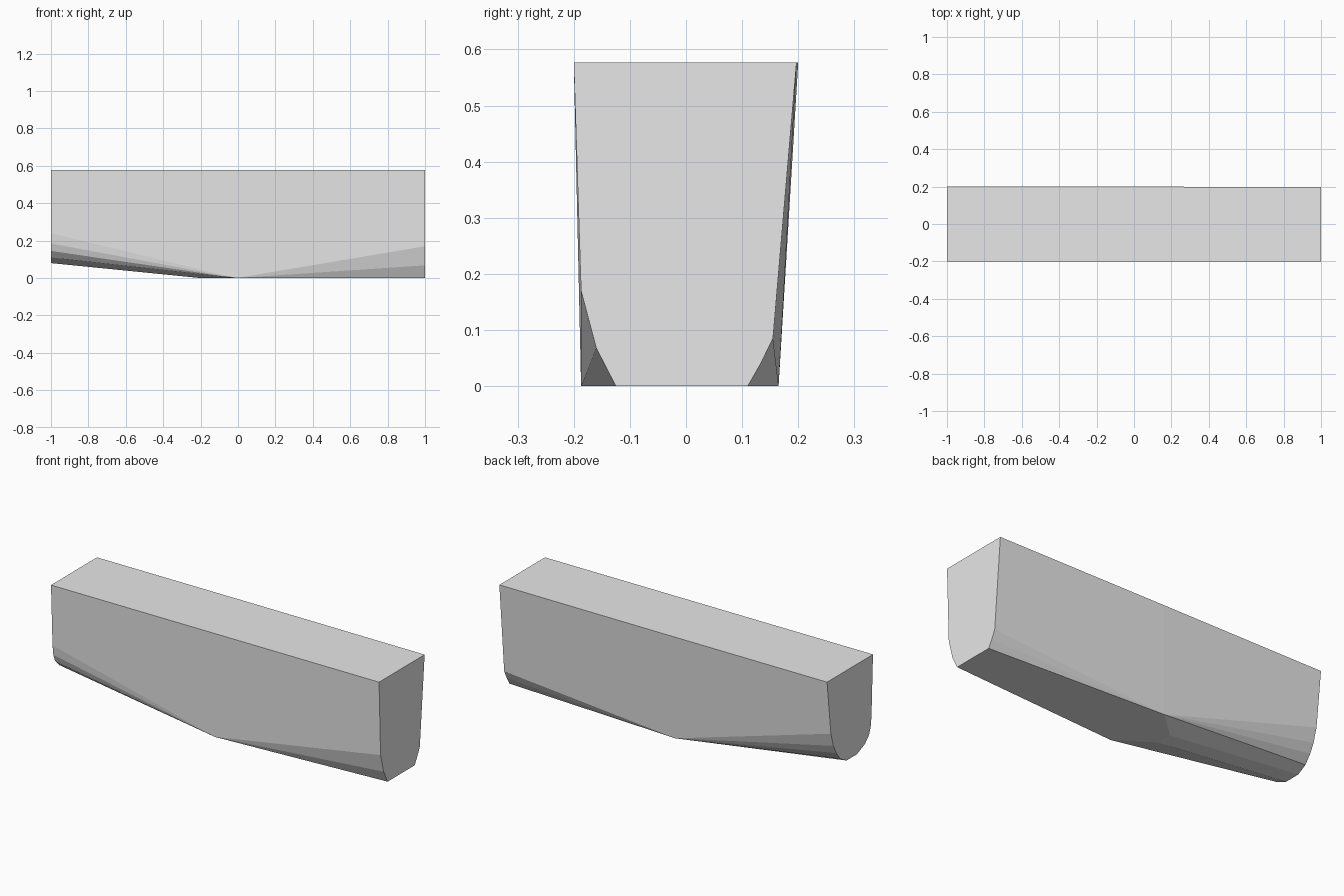
import bpy
import bmesh

cube = bpy.data.objects.get("Cube")
if cube:
    bpy.data.objects.remove(cube, do_unlink=True)

grey = bpy.data.materials.new("plain_grey")
grey.use_nodes = True
grey.diffuse_color = (0.8, 0.8, 0.8, 1)
grey.node_tree.nodes["Principled BSDF"].inputs["Base Color"].default_value = (0.8, 0.8, 0.8, 1)

TOP = 0.577

# Rounded end: (y, z) from the front top, under the keel, to the back top
round_end = [(-0.2, TOP), (-0.187, 0.24), (-0.18, 0.185), (-0.165, 0.145), (-0.13, 0.11),
             (-0.06, 0.08), (0.03, 0.08),
             (0.085, 0.11), (0.12, 0.155), (0.145, 0.205), (0.167, 0.28), (0.2, TOP)]

# Chamfered end, with repeated points where it has fewer corners
chamfer_end = [(-0.2, TOP)] + [(-0.187, 0.17)] * 2 + [(-0.16, 0.068), (-0.125, 0),
               (-0.05, 0), (0.03, 0),
               (0.11, 0), (0.133, 0.04)] + [(0.155, 0.085)] * 2 + [(0.197, TOP)]

# Square middle, where every chamfer fans in to one bottom corner
middle = ([(-0.02, -0.2, TOP)] + [(-0.01, -0.187, 0)] * 4
          + [(-0.2, -0.06, 0), (-0.2, 0.03, 0)]
          + [(-0.05, 0.165, 0)] * 4 + [(-0.02, 0.2, TOP)])

sections = [[(-1, y, z) for y, z in round_end], middle, [(1, y, z) for y, z in chamfer_end]]

bm = bmesh.new()
shared = {}


def vert(co):
    if co not in shared:
        shared[co] = bm.verts.new(co)
    return shared[co]


def face(points):
    corners = list(dict.fromkeys(vert(p) for p in points))
    if len(corners) > 2:
        bm.faces.new(corners)


# Skin the sections, including the top, then cap both ends
count = len(round_end)
for a, b in zip(sections, sections[1:]):
    for i in range(count):
        j = (i + 1) % count
        face((a[i], a[j], b[j], b[i]))
face(sections[0])
face(sections[-1])
bmesh.ops.recalc_face_normals(bm, faces=bm.faces)

mesh = bpy.data.meshes.new("tapered_block")
bm.to_mesh(mesh)
bm.free()
mesh.materials.append(grey)
block = bpy.data.objects.new("tapered_block", mesh)
bpy.context.collection.objects.link(block)
